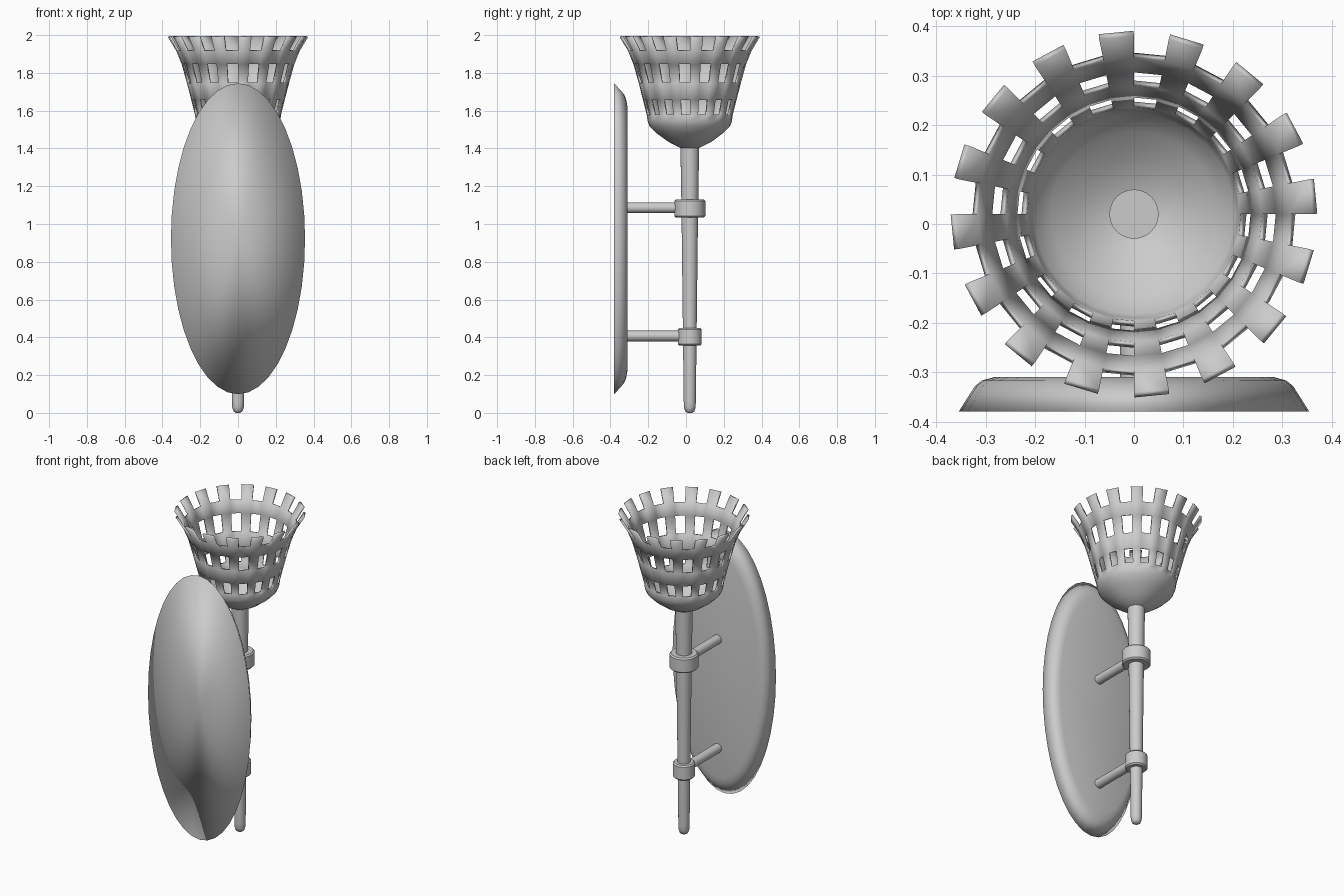
import bpy, bmesh
from math import sin, cos, pi, radians

if "Cube" in bpy.data.objects:
    bpy.data.objects.remove(bpy.data.objects["Cube"])

CY = 0.02      # torch axis in y


def finish(name, bm, angle=40):
    bmesh.ops.recalc_face_normals(bm, faces=bm.faces)
    me = bpy.data.meshes.new(name)
    bm.to_mesh(me)
    bm.free()
    ob = bpy.data.objects.new(name, me)
    bpy.context.collection.objects.link(ob)
    bpy.ops.object.select_all(action='DESELECT')
    ob.select_set(True)
    bpy.context.view_layer.objects.active = ob
    if angle:
        bpy.ops.object.shade_smooth_by_angle(angle=radians(angle))
    else:
        bpy.ops.object.shade_smooth()
    return ob


def loft(bm, rings, skip=lambda row, col: False):
    rows = [[bm.verts.new(p) for p in ring] for ring in rings]
    n = len(rows[0])
    for r in range(len(rows) - 1):
        for i in range(n):
            if not skip(r, i):
                j = (i + 1) % n
                bm.faces.new((rows[r][i], rows[r][j], rows[r + 1][j], rows[r + 1][i]))
    return rows


def fan(bm, ring, centre):
    c = bm.verts.new(centre)
    for i in range(len(ring)):
        bm.faces.new((c, ring[i], ring[(i + 1) % len(ring)]))


def circle_z(r, z, n):
    return [(r * cos(2 * pi * i / n), CY + r * sin(2 * pi * i / n), z) for i in range(n)]


def ellipse_y(rx, rz, y, zc, n):
    return [(rx * cos(2 * pi * i / n), y, zc + rz * sin(2 * pi * i / n)) for i in range(n)]


def turned(name, profile, n=24):
    bm = bmesh.new()
    rows = loft(bm, [circle_z(r, z, n) for r, z in profile])
    fan(bm, rows[0], (0, CY, profile[0][1]))
    fan(bm, rows[-1], (0, CY, profile[-1][1]))
    return finish(name, bm)


# Oval wall plate with a rounded inner edge
bm = bmesh.new()
section = [(-0.38, 0.355, 0.823), (-0.328, 0.322, 0.765), (-0.317, 0.308, 0.738), (-0.31, 0.283, 0.70)]
rows = loft(bm, [ellipse_y(rx, rz, y, 0.922, 40) for y, rx, rz in section])
fan(bm, rows[0], (0, -0.38, 0.922))
bm.faces.new(rows[-1])
finish("wall_plate", bm, angle=0)

# Tapered shaft with rounded foot
turned("shaft", [(0.012, 0.0), (0.024, 0.008), (0.031, 0.03), (0.032, 0.06),
                 (0.036, 0.4), (0.044, 1.08), (0.05, 1.43)])

# Collars and the arms joining them to the plate
for label, z, r in (("lower", 0.403, 0.063), ("upper", 1.082, 0.082)):
    h, b = 0.047, 0.008
    turned(label + "_collar", [(r - b, z - h), (r, z - h + b), (r, z + h - b), (r - b, z + h)])
    bm = bmesh.new()
    loft(bm, [ellipse_y(0.028, 0.028, y, z + 0.004, 20) for y in (-0.315, CY - 0.03)])
    finish(label + "_arm", bm)

# Bowl and flared basket: alternate columns are cut out in three rows
basket = [(0.03, 1.405), (0.11, 1.447), (0.168, 1.49), (0.203, 1.525), (0.211, 1.545), (0.216, 1.58),
          (0.236, 1.66), (0.259, 1.75), (0.287, 1.85), (0.316, 1.922), (0.361, 1.996)]
bm = bmesh.new()
rows = loft(bm, [circle_z(r, z, 32) for r, z in basket],
            skip=lambda row, col: row in (5, 7, 9) and col % 2 == 1)
loose = [v for v in bm.verts if not v.link_faces]
bmesh.ops.delete(bm, geom=loose, context='VERTS')
bm.faces.new(rows[0])
# teeth and openings start a quarter turn round, on the left of the centre line
ob = finish("basket", bm)
mod = ob.modifiers.new("thickness", 'SOLIDIFY')
mod.thickness = 0.012
mod.offset = -1
